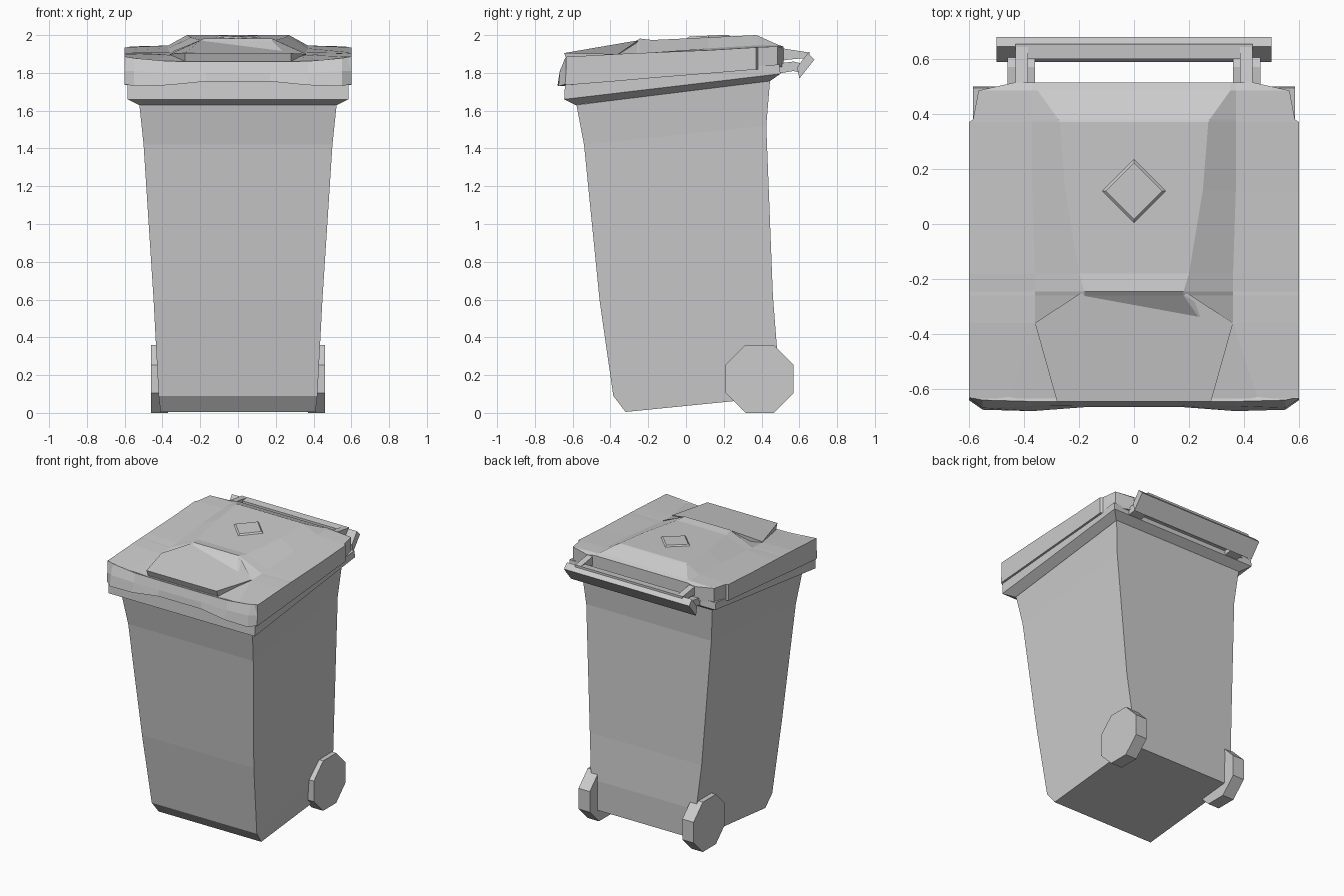
import bpy, bmesh, math


def loft(name, rings):
    """Skin a list of equal-length rings and cap both ends, flat shaded."""
    bm = bmesh.new()
    vs = [[bm.verts.new(p) for p in r] for r in rings]
    n = len(rings[0])
    for a, b in zip(vs, vs[1:]):
        for i in range(n):
            j = (i + 1) % n
            bm.faces.new((a[i], a[j], b[j], b[i]))
    bm.faces.new(vs[0])
    bm.faces.new(vs[-1])
    bmesh.ops.recalc_face_normals(bm, faces=bm.faces)
    me = bpy.data.meshes.new(name)
    bm.to_mesh(me)
    bm.free()
    ob = bpy.data.objects.new(name, me)
    bpy.context.collection.objects.link(ob)
    return ob


def prism(name, profile, x0, x1):
    """Extrude a (y, z) profile along x."""
    return loft(name, [[(x, y, z) for y, z in profile] for x in (x0, x1)])


def tub_ring(yf, zf, yb, zb, w):
    """Four-cornered sloping ring: front y/z, back y/z, half width."""
    return [(-w, yf, zf), (w, yf, zf), (w, yb, zb), (-w, yb, zb)]


# Tapered tub with a chamfered front foot
loft("bin_body", [tub_ring(*r) for r in (
    (-.32, .005, .48, .085, .41),
    (-.385, .09, .485, .30, .42),
    (-.458, .60, .46, .62, .447),
    (-.54, 1.42, .425, 1.52, .50),
    (-.58, 1.63, .445, 1.76, .522))])

# Flared rim under the lid
loft("body_rim", [tub_ring(*r) for r in (
    (-.585, 1.63, .445, 1.757, .525),
    (-.645, 1.66, .50, 1.795, .585),
    (-.64, 1.75, .495, 1.845, .585))])

# Lid: y, half width, bottom z, edge z, dome foot (x, z), dome top (x, z)
stations = (
    (-.635, .60, 1.735, 1.885, .45, 1.865, .28, 1.86),
    (-.36, .60, 1.757, 1.90, .36, 1.895, .25, 1.90),
    (-.26, .60, 1.766, 1.905, .36, 1.90, .18, 1.970),
    (-.245, .60, 1.767, 1.905, .36, 1.90, .18, 1.982),
    (-.18, .60, 1.773, 1.908, .36, 1.908, .20, 1.974),
    (.12, .60, 1.797, 1.92, .37, 1.93, .25, 1.988),
    (.37, .60, 1.818, 1.935, .37, 1.945, .27, 2.0),
    (.38, .585, 1.819, 1.936, .37, 1.945, .275, 1.997),
    (.485, .565, 1.828, 1.94, .37, 1.945, .35, 1.95),
    (.515, .43, 1.832, 1.93, .37, 1.94, .35, 1.94))
rings = []
for y, w, zb, ze, fx, fz, tx, tz in stations:
    half = [(w, zb), (w, ze), (fx, fz), (tx, tz)]
    rings.append([(x, y, z) for x, z in half] +
                 [(-x, y, z) for x, z in reversed(half)])
loft("lid", rings)

# Front lip of the lid: x, then (y, z) of top, middle, bottom
lip = [
    (.17, -.645, 1.86, -.66, 1.80, -.665, 1.755),
    (.37, -.645, 1.862, -.662, 1.80, -.68, 1.735),
    (.55, -.64, 1.878, -.668, 1.81, -.675, 1.73),
    (.60, -.63, 1.887, -.635, 1.81, -.64, 1.74)]
lip = [(-s[0],) + s[1:] for s in reversed(lip)] + lip
loft("lid_front_lip", [
    [(x, a, b), (x, c, d), (x, e, f), (x, -.60, f), (x, -.60, b - .01)]
    for x, a, b, c, d, e, f in lip])

# Raised grip flap with spread sides and an undercut front edge
flap_top = [(.20, -.255, 1.972), (.36, -.36, 1.90), (.28, -.645, 1.905)]
flap_low = [(.20, -.26, 1.88), (.355, -.36, 1.88), (.28, -.625, 1.855)]
loft("lid_grip_flap", [
    p + [(-x, y, z) for x, y, z in reversed(p)] for p in (flap_top, flap_low)])

# Plain raised diamond panel on the lid
diamond = []
for r, lift in ((.122, -.004), (.103, .009)):
    diamond.append([(r * dx, .12 + r * dy, 1.988 + .046 * r * dy + lift)
                    for dx, dy in ((1, 0), (0, 1), (-1, 0), (0, -1))])
loft("lid_diamond_panel", diamond)

# Rear handle bar and the lid's hinge rod above it
prism("rear_handle_bar", [(.645, 1.905), (.68, 1.87), (.60, 1.77), (.588, 1.83)],
      -.50, .50)
prism("lid_hinge_rod", [(.60, 1.875), (.60, 1.905), (.655, 1.91), (.655, 1.875)],
      -.43, .43)

wheel = [(.39 + .195 * math.cos(math.radians(22.5 + 45 * i)),
          .18 + .195 * math.sin(math.radians(22.5 + 45 * i))) for i in range(8)]
for side, s in (("left", -1), ("right", 1)):
    # Octagonal wheels
    prism("wheel_" + side, wheel, s * .37, s * .46)
    # Arms joining lid and tub to the handle
    prism("lid_arm_" + side,
          [(.48, 1.86), (.48, 1.935), (.54, 1.925), (.65, 1.908), (.65, 1.88), (.54, 1.87)],
          s * .385, s * .43)
    prism("handle_arm_" + side,
          [(.45, 1.79), (.45, 1.845), (.57, 1.86), (.61, 1.85), (.61, 1.80), (.57, 1.81)],
          s * .36, s * .46)
